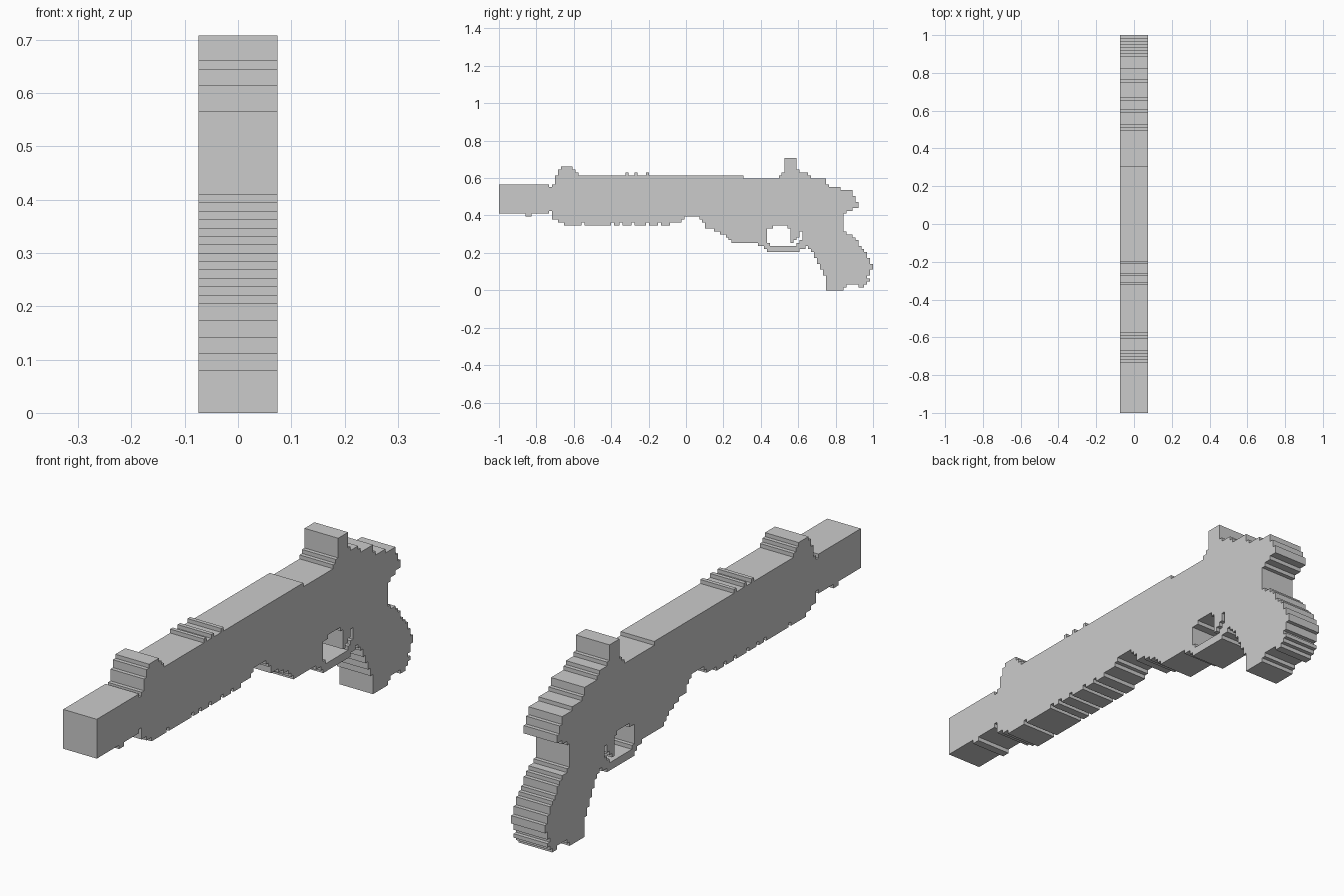
import bpy
import bmesh

if "Cube" in bpy.data.objects:
    bpy.data.objects.remove(bpy.data.objects["Cube"])

U = 2 / 127          # size of one grid step of the blocky outline
HALF_WIDTH = 0.0745


def stepped_part(name, *steps):
    """Extrude a stair-stepped outline: each (y, z) runs to y, then turns up or down to z."""
    corners = []
    for i, (y, z) in enumerate(steps):
        corners += [(y, steps[i - 1][1]), (y, z)]
    bm = bmesh.new()
    face = bm.faces.new([bm.verts.new((-HALF_WIDTH, y * U - 1, z * U)) for y, z in corners])
    side = bmesh.ops.extrude_face_region(bm, geom=[face])
    moved = [v for v in side["geom"] if isinstance(v, bmesh.types.BMVert)]
    bmesh.ops.translate(bm, verts=moved, vec=(2 * HALF_WIDTH, 0, 0))
    bmesh.ops.recalc_face_normals(bm, faces=bm.faces)
    mesh = bpy.data.meshes.new(name)
    bm.to_mesh(mesh)
    bm.free()
    obj = bpy.data.objects.new(name, mesh)
    bpy.context.collection.objects.link(obj)
    return obj


# Barrel with a small nub underneath
stepped_part("barrel", (0, 26), (9, 25), (11, 26), (17, 36))

# Fore-end: grooved underside, ribs on top, raised front sight
grooves = [step for y in (28, 38, 41, 45, 50, 54) for step in ((y, 23), (y + 1, 22))]
ribs = [step for y in (50, 46, 43) for step in ((y + 1, 40), (y, 39))]
stepped_part("fore_end",
             (17, 27), (18, 24), (20, 23), (22, 22), *grooves,
             (58, 23), (62, 24), (63, 25), (68, 39), *ribs,
             (27, 40), (26, 41), (25, 42), (21, 41), (20, 39), (19, 36), (18, 35))

# Receiver: sloping belly, upper edge of the guard opening and the trigger
stepped_part("receiver",
             (68, 24), (69, 23), (70, 21), (73, 20), (75, 19), (77, 18), (78, 17), (79, 16),
             (91, 21), (93, 22), (98, 21), (99, 16), (100, 17), (101, 18), (102, 20),
             (103, 21), (111, 38), (106, 39), (105, 40), (102, 41),
             (97, 40), (96, 39), (95, 38), (83, 39))

# Rear sight
stepped_part("rear_sight", (97, 41), (101, 45))

# Hammer block at the back
stepped_part("hammer",
             (111, 21), (117, 26), (118, 27), (120, 28), (122, 30), (121, 32),
             (120, 34), (116, 35), (112, 36))

# Trigger guard
stepped_part("trigger_guard",
             (88, 15), (90, 14), (91, 13), (102, 14), (103, 17), (102, 16), (101, 15), (92, 16))

# Slanted grip
stepped_part("grip",
             (103, 14), (104, 15), (105, 14), (106, 13), (107, 11), (108, 9), (109, 7),
             (110, 5), (111, 0), (117, 1), (118, 2), (122, 1), (124, 2), (125, 3),
             (126, 4), (125, 5), (126, 7), (127, 9), (126, 11), (125, 13), (124, 14),
             (123, 15), (122, 17), (121, 18), (120, 19), (118, 20), (117, 21))
